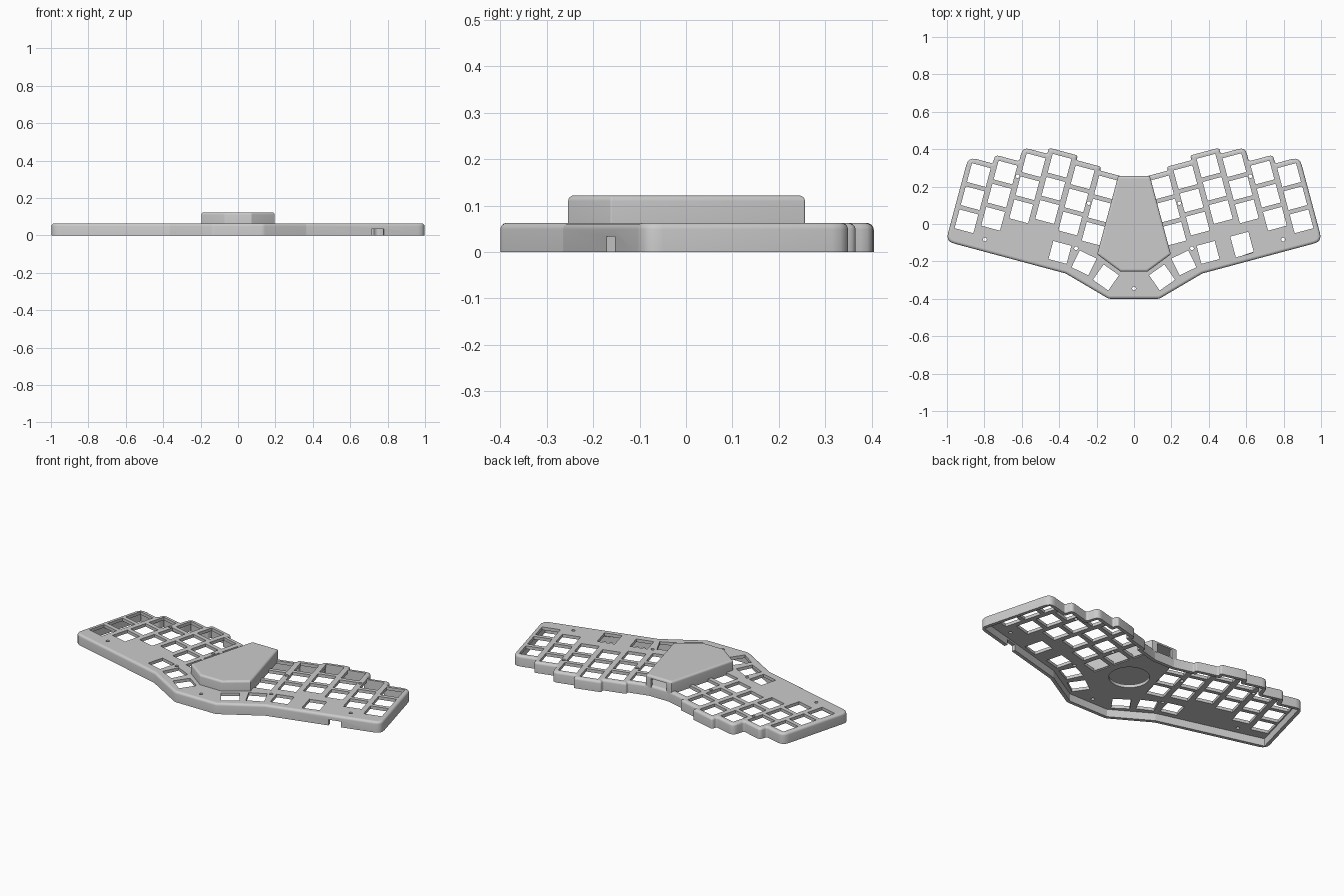
import bpy
import bmesh
import math
from mathutils import Vector

cube = bpy.data.objects.get("Cube")
if cube:
    bpy.data.objects.remove(cube, do_unlink=True)

TILT = math.radians(15)

grey = bpy.data.materials.new("matte grey")
grey.use_nodes = True
colour = (0.6, 0.6, 0.6, 1)
grey.diffuse_color = colour
grey.node_tree.nodes["Principled BSDF"].inputs["Base Color"].default_value = colour


def tilted(u, v):
    """Key-grid coordinates of one half to model coordinates."""
    c, s = math.cos(TILT), math.sin(TILT)
    return Vector((c * u - s * v, s * u + c * v))


def mirrored_loop(half):
    """Close a clockwise right-hand half outline into a counter-clockwise loop."""
    left = [Vector((-p.x, p.y)) for p in half]
    return left + half[::-1]


def rounded_ring(poly, inset, outer_r, inner_r, z, steps=5):
    """Inset an outline and round its corners; the point count stays constant."""
    n = len(poly)
    dirs = [(poly[(i + 1) % n] - poly[i]).normalized() for i in range(n)]
    norms = [Vector((-d.y, d.x)) for d in dirs]
    pts = []
    for i, p in enumerate(poly):
        a, b = norms[i - 1], norms[i]
        pts.append(p + (a + b) * inset / (1 + a.dot(b)))
    ring = []
    for i, p in enumerate(pts):
        d1, d2 = dirs[i - 1], dirs[i]
        turn = d1.x * d2.y - d1.y * d2.x
        radius = max(outer_r - inset, 0.004) if turn > 0 else inner_r + inset
        room = min((p - pts[i - 1]).length, (p - pts[(i + 1) % n]).length)
        reach = min(radius * math.tan(d1.angle(d2) / 2), 0.45 * room)
        start, end = p - d1 * reach, p + d2 * reach
        for k in range(steps):
            t = k / (steps - 1)
            q = start * (1 - t) ** 2 + p * 2 * t * (1 - t) + end * t * t
            ring.append((q.x, q.y, z))
    return ring


def rectangle(x, y, width, depth, angle):
    ax = Vector((math.cos(angle), math.sin(angle))) * width / 2
    ay = Vector((-math.sin(angle), math.cos(angle))) * depth / 2
    c = Vector((x, y))
    return [c - ax - ay, c + ax - ay, c + ax + ay, c - ax + ay]


def circle(x, y, radius, sides):
    angles = [2 * math.pi * k / sides for k in range(sides)]
    return [Vector((x + radius * math.cos(a), y + radius * math.sin(a))) for a in angles]


def loop_edges(bm, loop):
    return [bm.edges.get((a, b)) or bm.edges.new((a, b)) for a, b in zip(loop, loop[1:] + loop[:1])]


def join_loops(bm, low, high):
    for i in range(len(low)):
        j = (i + 1) % len(low)
        bm.faces.new((low[i], low[j], high[j], high[i]))


def cut_notch(bm, along, start, end, reach, height):
    """Open a notch through a straight wall, from its lower rim up."""
    along = along.to_3d()
    out = Vector((along.y, -along.x, 0))

    def wall_faces():
        return [f for f in bm.faces if all(v.co.dot(out) > reach - 0.025 for v in f.verts)
                and min(v.co.z for v in f.verts) < height - 0.001]

    def span_faces():
        return [f for f in wall_faces() if start < f.calc_center_median().dot(along) < end]

    def slice_faces(faces, point, normal):
        edges = {e for f in faces for e in f.edges}
        verts = {v for f in faces for v in f.verts}
        bmesh.ops.bisect_plane(bm, geom=list(verts) + list(edges) + faces,
                               plane_co=point, plane_no=normal, dist=1e-6)

    slice_faces(wall_faces(), along * start, along)
    slice_faces(wall_faces(), along * end, along)
    slice_faces(span_faces(), Vector((0, 0, height)), Vector((0, 0, 1)))
    doomed = [f for f in span_faces() if f.calc_center_median().z < height]
    bmesh.ops.delete(bm, geom=doomed, context="FACES")

    def on_rim(e):
        a, b = (v.co for v in e.verts)
        inside = all(start - 1e-4 < c.dot(along) < end + 1e-4 for c in (a, b))
        level = abs((a - b).dot(out)) < 1e-4
        return inside and level and min(a.dot(out), b.dot(out)) > reach - 0.025 \
            and max(a.z, b.z) < height + 1e-4

    rims = [e for e in bm.edges if e.is_boundary and on_rim(e)]
    bmesh.ops.bridge_loops(bm, edges=rims)


def shell(name, poly, z0, z1, outer_r, inner_r, edge, wall, ceiling, holes, notch):
    """Open-bottomed cover with a rounded top edge, through holes and one wall notch."""
    bm = bmesh.new()
    rings = [rounded_ring(poly, wall, wall + 0.004, inner_r, z) for z in (ceiling, z0)]
    rings.append(rounded_ring(poly, 0, outer_r, inner_r, z0))
    for k in range(5):
        a = math.pi / 2 * k / 4
        rings.append(rounded_ring(poly, edge * (1 - math.cos(a)), outer_r, inner_r,
                                  z1 - edge + edge * math.sin(a)))
    loops = [[bm.verts.new(p) for p in ring] for ring in rings]
    for low, high in zip(loops, loops[1:]):
        join_loops(bm, low, high)
    cut_notch(bm, *notch)
    # Ceiling and top share the same openings
    under, over = loop_edges(bm, loops[0]), loop_edges(bm, loops[-1])
    for e in over:
        e.smooth = False
    for hole in holes:
        low = [bm.verts.new((p.x, p.y, ceiling)) for p in hole]
        high = [bm.verts.new((p.x, p.y, z1)) for p in hole]
        join_loops(bm, low, high)
        under += loop_edges(bm, low)
        over += loop_edges(bm, high)
    for edges in (under, over):
        bmesh.ops.triangle_fill(bm, use_beauty=True, edges=edges, normal=(0, 0, 1))
    bmesh.ops.recalc_face_normals(bm, faces=bm.faces)
    if bm.calc_volume(signed=True) < 0:
        bmesh.ops.reverse_faces(bm, faces=bm.faces)
    mesh = bpy.data.meshes.new(name)
    bm.to_mesh(mesh)
    bm.free()
    mesh.materials.append(grey)
    ob = bpy.data.objects.new(name, mesh)
    bpy.context.collection.objects.link(ob)
    bpy.ops.object.select_all(action="DESELECT")
    ob.select_set(True)
    bpy.context.view_layer.objects.active = ob
    bpy.ops.object.shade_smooth_by_angle(angle=math.radians(32))


# Key columns: centre u, top key v, and the case edge above each column
columns = [(0.195, 0.15, 0.229), (0.33, 0.17, 0.25), (0.465, 0.198, 0.276),
           (0.6, 0.165, 0.2425), (0.735, 0.088, 0.165), (0.869, 0.038, 0.117)]
breaks = [0.13, 0.25, 0.385, 0.545, 0.68, 0.813, 0.948]

# Case outline, stepped along the back to follow the columns
half = []
for i, (_, _, top) in enumerate(columns):
    half += [tilted(breaks[i], top), tilted(breaks[i + 1], top)]
half += [tilted(0.948, -0.35), tilted(0.284, -0.35), Vector((0.135, -0.4))]

# Openings for keys, thumb keys and screws
thumbs = [(0.396, -0.152, 15), (0.267, -0.208, 26), (0.15, -0.286, 35)]
screws = [Vector((0.797, -0.083)), Vector((0.31, -0.13)), tilted(0.2625, 0.045), tilted(0.6675, 0.086)]
holes = [rectangle(0.578, -0.11, 0.1, 0.115, TILT), circle(0, -0.345, 0.01, 16),
         circle(0, -0.04, 0.11, 48)]
for side in (1, -1):
    for u, v, _ in columns:
        for row in range(3):
            p = tilted(u, v - 0.128 * row)
            holes.append(rectangle(side * p.x, p.y, 0.104, 0.104, side * TILT))
    for x, y, turn in thumbs:
        holes.append(rectangle(side * x, y, 0.1, 0.1, side * math.radians(turn)))
    holes += [circle(side * p.x, p.y, 0.01, 16) for p in screws]

# Case with the switch notch in its front wall
shell("case", mirrored_loop(half), 0, 0.063, 0.045, 0.012, 0.014, 0.02, 0.045, holes,
      (tilted(1, 0), 0.645, 0.715, 0.35, 0.034))

# Raised controller housing with the cable port at the back
cover = [Vector((0.085, 0.256)), Vector((0.197, -0.162)), Vector((0.072, -0.254))]
shell("controller_housing", mirrored_loop(cover), 0.05, 0.122, 0.004, 0.004, 0.012, 0.014, 0.11, [],
      (Vector((-1, 0)), -0.05, 0.05, 0.256, 0.106))
